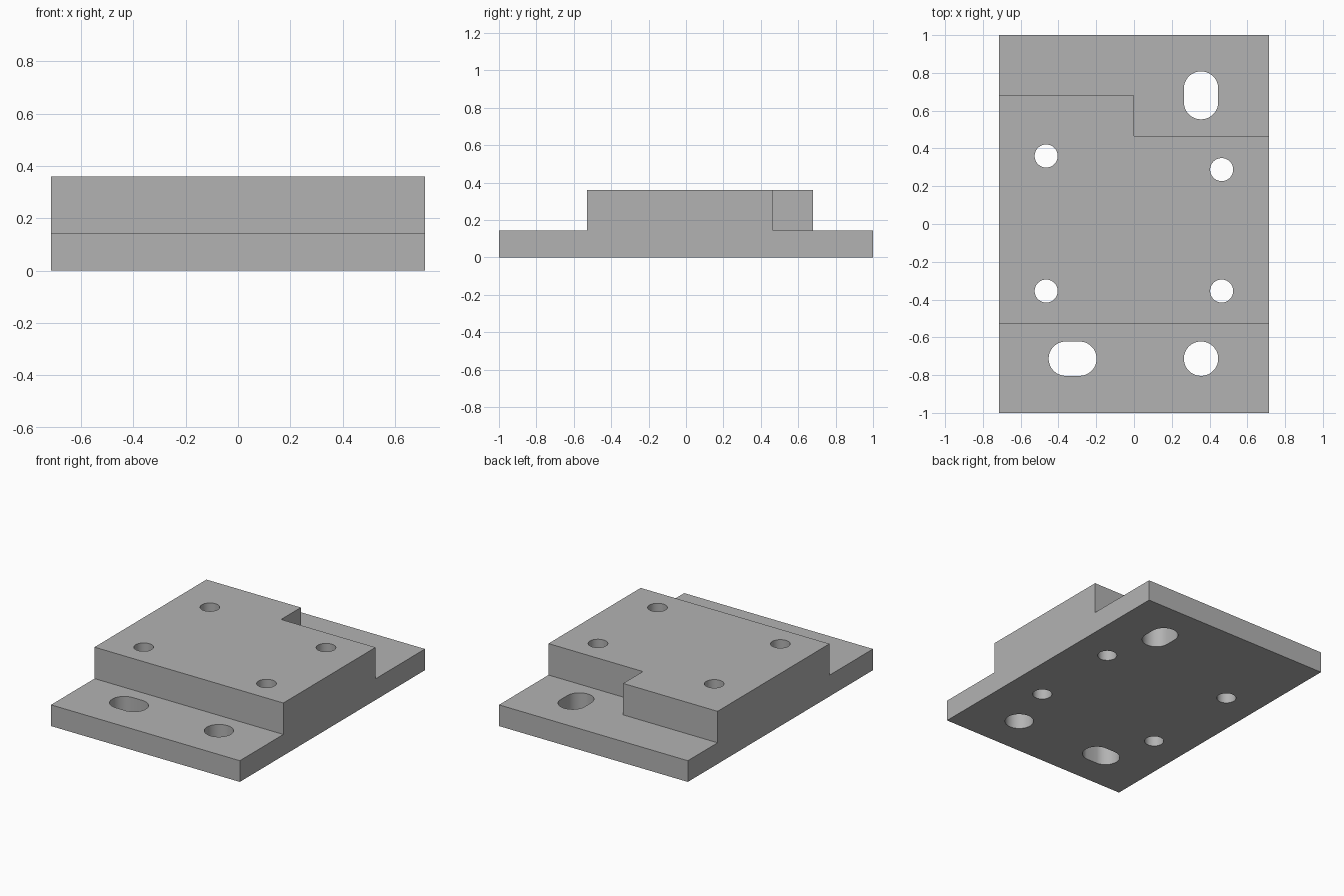
import bpy, bmesh, math

if "Cube" in bpy.data.objects:
    bpy.data.objects.remove(bpy.data.objects["Cube"])

W, L = 0.714, 1.0          # half width, half length
BASE, TOP = 0.145, 0.36    # flange height, full height


def prism(name, outline, z0, z1):
    """Extrude a counter-clockwise xy outline from z0 to z1."""
    bm = bmesh.new()
    face = bm.faces.new([bm.verts.new((x, y, z0)) for x, y in outline])
    up = bmesh.ops.extrude_face_region(bm, geom=[face])["geom"]
    bmesh.ops.translate(bm, vec=(0, 0, z1 - z0),
                        verts=[v for v in up if isinstance(v, bmesh.types.BMVert)])
    bmesh.ops.recalc_face_normals(bm, faces=bm.faces)
    mesh = bpy.data.meshes.new(name)
    bm.to_mesh(mesh)
    bm.free()
    obj = bpy.data.objects.new(name, mesh)
    bpy.context.collection.objects.link(obj)
    return obj


def slot(cx, cy, r, dx=0.0, dy=0.0, n=48):
    """Circle outline stretched by dx or dy into a slot."""
    pts = []
    for i in range(n):
        a = 2 * math.pi * (i + 0.5) / n
        c, s = math.cos(a), math.sin(a)
        pts.append((cx + r * c + math.copysign(dx, c),
                    cy + r * s + math.copysign(dy, s)))
    return pts


# Solid block
plate = prism("mounting_plate", [(-W, -L), (W, -L), (W, L), (-W, L)], 0, TOP)

# Front step, and stepped notch at the back
M = 1.2
cutters = [
    prism("front_step_cutter", [(-M, -M), (M, -M), (M, -0.53), (-M, -0.53)], BASE, 1),
    prism("back_step_cutter", [(-M, 0.679), (0, 0.679), (0, 0.466), (M, 0.466),
                               (M, M), (-M, M)], BASE, 1),
]

# Screw holes through the raised block, larger hole and slots in the flanges
holes = [slot(x, y, 0.061) for x, y in
         [(-0.465, 0.36), (0.464, 0.288), (-0.465, -0.355), (0.464, -0.355)]]
holes += [slot(0.355, -0.713, 0.091),
          slot(-0.325, -0.713, 0.091, dx=0.036),
          slot(0.355, 0.681, 0.091, dy=0.036)]
cutters += [prism("hole_cutter", h, -0.5, 1) for h in holes]

# Cut everything, then drop the cutters
bpy.context.view_layer.objects.active = plate
plate.select_set(True)
for c in cutters:
    c.hide_render = True
    mod = plate.modifiers.new("cut", "BOOLEAN")
    mod.operation, mod.solver, mod.object = "DIFFERENCE", "EXACT", c
    bpy.ops.object.modifier_apply(modifier=mod.name)
    bpy.data.objects.remove(c)

# Plain grey finish
grey = bpy.data.materials.new("grey_metal")
grey.diffuse_color = (0.45, 0.45, 0.45, 1)
grey.use_nodes = True
grey.node_tree.nodes["Principled BSDF"].inputs["Base Color"].default_value = grey.diffuse_color
plate.data.materials.clear()
plate.data.materials.append(grey)
bpy.ops.object.shade_smooth_by_angle(angle=math.radians(30))
